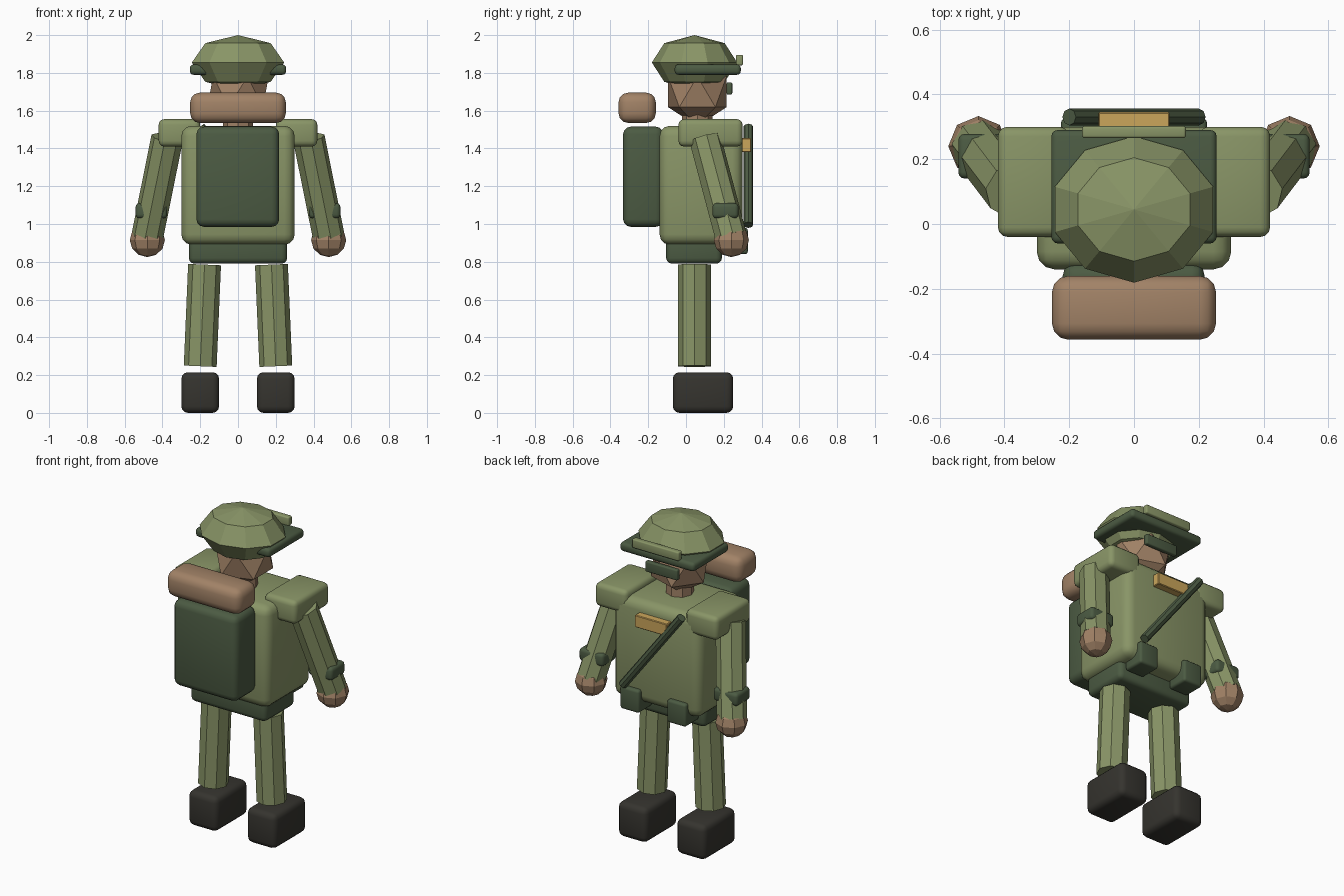
import bpy
import math
from mathutils import Vector

default = bpy.data.objects.get("Cube")
if default:
    bpy.data.objects.remove(default, do_unlink=True)


def material(name, rgb):
    mat = bpy.data.materials.new(name)
    mat.use_nodes = True
    color = (*rgb, 1)
    mat.diffuse_color = color
    bsdf = mat.node_tree.nodes["Principled BSDF"]
    bsdf.inputs["Base Color"].default_value = color
    bsdf.inputs["Roughness"].default_value = 0.9
    return mat


OLIVE = material("olive cloth", (0.25, 0.30, 0.135))
GREEN = material("dark green gear", (0.072, 0.105, 0.056))
TAN = material("tan skin", (0.36, 0.225, 0.135))
BLACK = material("black leather", (0.036, 0.034, 0.028))
GOLD = material("gold badge", (0.60, 0.38, 0.105))


def finish(name, mat):
    ob = bpy.context.object
    ob.name = name
    ob.data.materials.append(mat)
    return ob


def box(name, mat, x, y, z, bevel=0.02, segments=3):
    """Rounded box from its (low, high) limits on each axis."""
    limits = (x, y, z)
    bpy.ops.mesh.primitive_cube_add(size=1, location=[(a + b) / 2 for a, b in limits])
    ob = finish(name, mat)
    ob.scale = [b - a for a, b in limits]
    bpy.ops.object.transform_apply(location=False, rotation=False, scale=True)
    mod = ob.modifiers.new("rounded edges", "BEVEL")
    mod.width = bevel
    mod.segments = segments
    bpy.ops.object.modifier_apply(modifier=mod.name)
    bpy.ops.object.shade_smooth_by_angle(angle=math.radians(35))
    return ob


def rod(name, mat, start, end, radius, sides=8):
    """Faceted cylinder between two points."""
    start, end = Vector(start), Vector(end)
    axis = end - start
    bpy.ops.mesh.primitive_cylinder_add(
        vertices=sides, radius=radius, depth=axis.length, location=(start + end) / 2)
    ob = finish(name, mat)
    ob.rotation_euler = axis.to_track_quat("Z", "Y").to_euler()
    return ob


def ball(name, mat, center, scale, segments, rings):
    bpy.ops.mesh.primitive_uv_sphere_add(
        segments=segments, ring_count=rings, radius=1, location=center)
    ob = finish(name, mat)
    ob.scale = scale
    return ob


def span(side, a, b):
    return tuple(sorted((side * a, side * b)))


# Body and belt
box("torso", OLIVE, (-0.3, 0.3), (-0.14, 0.3), (0.89, 1.52), 0.055)
box("belt", GREEN, (-0.26, 0.26), (-0.105, 0.19), (0.79, 0.95), 0.03)

# Head and cap
rod("neck", TAN, (0, 0.06, 1.46), (0, 0.06, 1.6), 0.08)
bpy.ops.mesh.primitive_ico_sphere_add(subdivisions=1, radius=0.182, location=(0, 0.06, 1.7))
finish("head", TAN)
ball("cap", OLIVE, (0, 0.045, 1.855), (0.257, 0.226, 0.145), 10, 4)
box("cap_brim", GREEN, (-0.255, 0.255), (-0.06, 0.29), (1.79, 1.845), 0.02)
box("cap_goggles", OLIVE, (-0.16, 0.16), (0.265, 0.302), (1.84, 1.895), 0.008)
box("face_strip", GREEN, (-0.11, 0.11), (0.215, 0.245), (1.685, 1.75), 0.008)

# Pack and bedroll
box("backpack", GREEN, (-0.22, 0.218), (-0.333, -0.12), (0.985, 1.515), 0.04)
box("bedroll", TAN, (-0.253, 0.253), (-0.357, -0.16), (1.535, 1.695), 0.05)

# Chest gear
rod("chest_strap", GREEN, (-0.2, 0.33, 1.515), (0.2, 0.33, 0.995), 0.026)
box("chest_badge", GOLD, (-0.11, 0.11), (0.29, 0.345), (1.38, 1.455), 0.004, 1)

# Limbs and paired gear
for side, label in ((1, "left"), (-1, "right")):
    box(label + "_shoulder_pad", OLIVE, span(side, 0.2, 0.42), (-0.04, 0.3), (1.41, 1.555), 0.03)
    rod(label + "_arm", OLIVE, (side * 0.375, 0.1, 1.455), (side * 0.48, 0.238, 0.935), 0.085)
    box(label + "_cuff", GREEN, span(side, 0.375, 0.542), (0.14, 0.278), (1.03, 1.11), 0.02)
    ball(label + "_hand", TAN, (side * 0.48, 0.24, 0.915), (0.093, 0.093, 0.09), 8, 6)
    rod(label + "_leg", OLIVE, (side * 0.177, 0.045, 0.785), (side * 0.2, 0.045, 0.247), 0.087)
    box(label + "_boot", BLACK, span(side, 0.1, 0.3), (-0.07, 0.25), (0, 0.215), 0.035)
    box(label + "_pouch", GREEN, span(side, 0.095, 0.225), (0.19, 0.327), (0.84, 0.98), 0.015)
